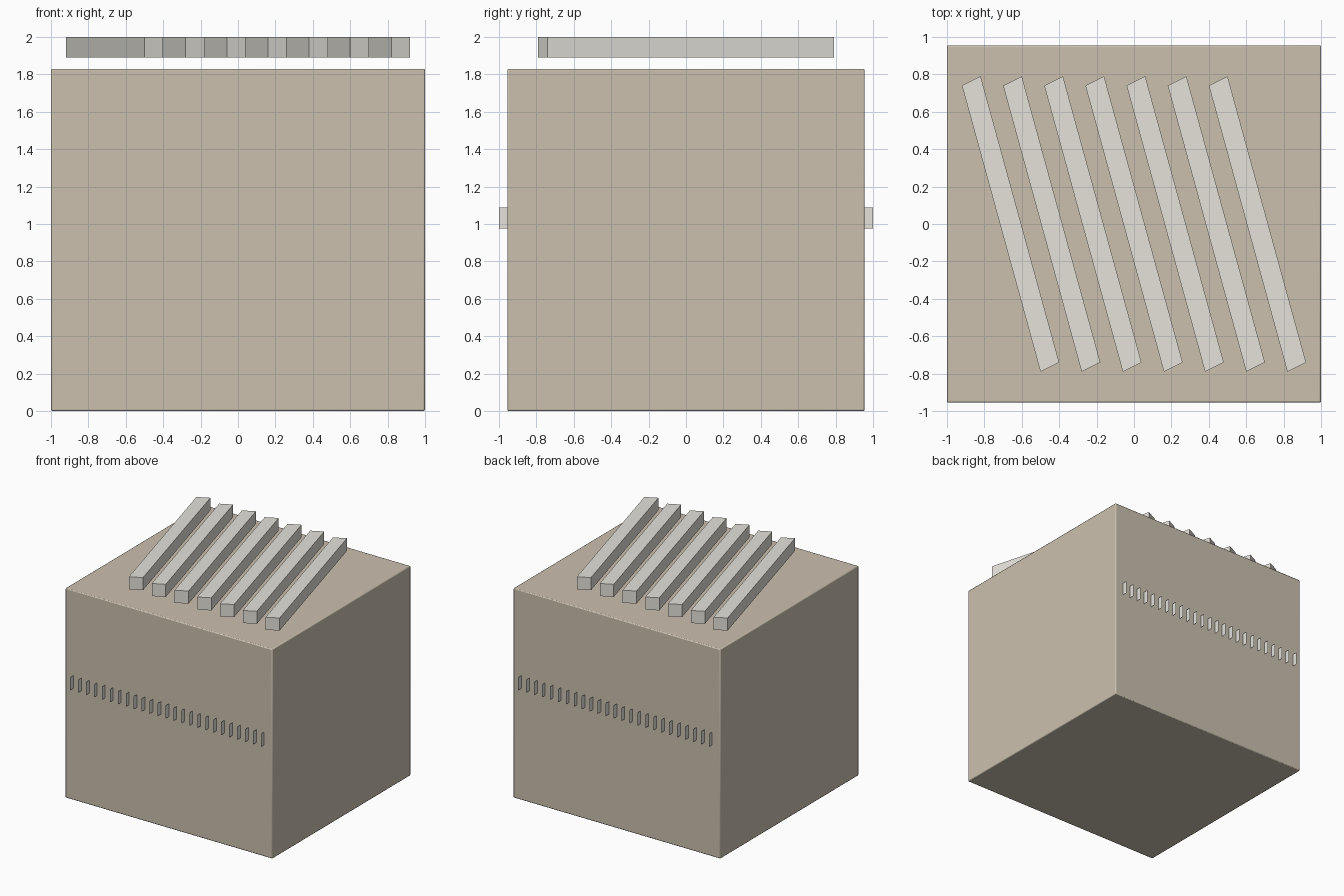
import bpy, bmesh
from mathutils import Vector

if "Cube" in bpy.data.objects:
    bpy.data.objects.remove(bpy.data.objects["Cube"])

def material(name, rgb):
    m = bpy.data.materials.new(name)
    m.diffuse_color = (*rgb, 1)
    m.use_nodes = True
    m.node_tree.nodes["Principled BSDF"].inputs["Base Color"].default_value = m.diffuse_color
    return m

TAN = material("tan_casing", (0.60, 0.53, 0.43))
PALE = material("pale_grey", (0.78, 0.76, 0.70))

def make_object(name, bm, mat):
    mesh = bpy.data.meshes.new(name)
    bm.to_mesh(mesh)
    bm.free()
    mesh.materials.append(mat)
    obj = bpy.data.objects.new(name, mesh)
    bpy.context.collection.objects.link(obj)
    return obj

# casing: box with finely rounded edges
W, D, H = 2.0, 1.91, 1.83
bm = bmesh.new()
bmesh.ops.create_cube(bm, size=1)
for v in bm.verts:
    v.co = Vector((v.co.x * W, v.co.y * D, (v.co.z + 0.5) * H))
casing = make_object("casing", bm, TAN)
bevel = casing.modifiers.new("soft_edges", 'BEVEL')
bevel.width = 0.008
bevel.segments = 2
bpy.context.view_layer.objects.active = casing
casing.select_set(True)
bpy.ops.object.shade_smooth_by_angle(angle=0.7)

# roof slats: seven slanted bars hovering above the casing
outline = [(-0.26, 0.74), (-0.16, 0.79), (0.26, -0.74), (0.16, -0.79)]
Z0, Z1 = 1.89, 2.0
for i in range(7):
    bm = bmesh.new()
    face = bm.faces.new([bm.verts.new((x + (i - 3) * 0.22, y, Z0)) for x, y in outline])
    ext = bmesh.ops.extrude_face_region(bm, geom=[face])
    top = [g for g in ext["geom"] if isinstance(g, bmesh.types.BMVert)]
    bmesh.ops.translate(bm, verts=top, vec=(0, 0, Z1 - Z0))
    bmesh.ops.recalc_face_normals(bm, faces=bm.faces)
    make_object(f"roof_slat_{i + 1}", bm, PALE)

# vent fins: rows of paper-thin blades on the front and back
for side, name in ((-1, "front_vent_fins"), (1, "back_vent_fins")):
    bm = bmesh.new()
    for i in range(25):
        x = -0.922 + i * 1.844 / 24
        bm.faces.new([bm.verts.new((x, side * y, z)) for y, z in
                      ((0.95, 0.975), (1.0, 0.975), (1.0, 1.087), (0.95, 1.087))])
    make_object(name, bm, PALE)
